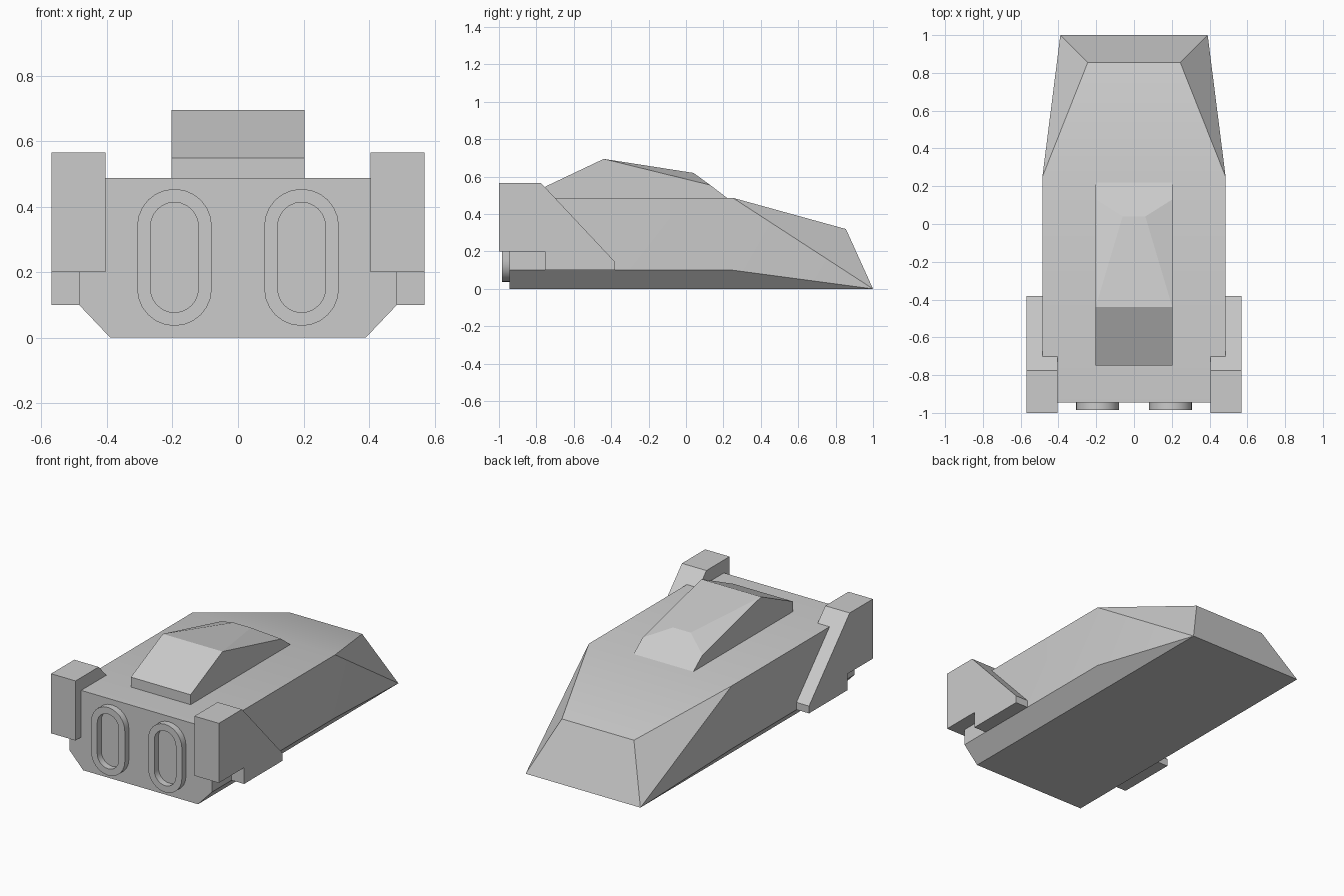
import bpy
import bmesh
from math import sin, cos, pi, radians

cube = bpy.data.objects.get("Cube")
if cube:
    bpy.data.objects.remove(cube, do_unlink=True)

grey = bpy.data.materials.new("plain_grey")
grey.use_nodes = True
COLOUR = (0.6, 0.6, 0.6, 1)
grey.diffuse_color = COLOUR
grey.node_tree.nodes["Principled BSDF"].inputs["Base Color"].default_value = COLOUR


def make(name, verts, faces, angle=30):
    mesh = bpy.data.meshes.new(name)
    bm = bmesh.new()
    vs = [bm.verts.new(v) for v in verts]
    for f in faces:
        bm.faces.new([vs[i] for i in f])
    bmesh.ops.recalc_face_normals(bm, faces=bm.faces)
    bm.to_mesh(mesh)
    bm.free()
    mesh.materials.append(grey)
    ob = bpy.data.objects.new(name, mesh)
    bpy.context.collection.objects.link(ob)
    bpy.ops.object.select_all(action='DESELECT')
    ob.select_set(True)
    bpy.context.view_layer.objects.active = ob
    bpy.ops.object.shade_smooth_by_angle(angle=radians(angle))
    return ob


def mirrored(half, side_faces, cross_faces):
    """Right half points are followed by their mirror images; cross faces span an edge path."""
    n = len(half)
    verts = half + [(-x, y, z) for x, y, z in half]
    faces = list(side_faces) + [[i + n for i in f] for f in side_faces]
    faces += [list(p) + [i + n for i in reversed(p)] for p in cross_faces]
    return verts, faces


# Hull: chamfered box tapering to a wedge nose
hull = [(0.39, -0.945, 0), (0.485, -0.945, 0.1), (0.485, -0.945, 0.487),
        (0.485, 0.25, 0.1), (0.485, 0.25, 0.487),
        (0.245, 0.855, 0.32), (0.39, 1, 0)]
make("hull", *mirrored(hull,
     [(0, 1, 3, 6), (1, 2, 4, 3), (3, 4, 6), (4, 5, 6)],
     [(0, 1, 2), (2, 4), (4, 5), (5, 6), (6, 0)]))

# Cabin: raised wedge with faceted front corners
cabin = [(0.203, -0.75, 0.47), (0.203, -0.75, 0.548), (0.203, -0.44, 0.695),
         (0.203, 0.13, 0.555), (0.203, 0.22, 0.486), (0.203, 0.22, 0.47),
         (0.06, 0.04, 0.62)]
make("cabin", *mirrored(cabin,
     [(0, 1, 2, 3, 4, 5), (2, 3, 6)],
     [(0, 1), (1, 2), (2, 6), (6, 3, 4), (4, 5), (5, 0)]), angle=15)

# Side pods: one profile extruded across each rear corner
pod = [(-1, 0.2), (-1, 0.566), (-0.775, 0.566), (-0.38, 0.145),
       (-0.38, 0.1), (-0.755, 0.1), (-0.755, 0.2)]
n = len(pod)
for name, s in (("left_pod", 1), ("right_pod", -1)):
    verts = [(s * x, y, z) for x in (0.404, 0.57) for y, z in pod]
    faces = [range(n), range(n, 2 * n)]
    faces += [(i, (i + 1) % n, (i + 1) % n + n, i + n) for i in range(n)]
    make(name, verts, faces)

# Exhausts: upright rounded slots standing off the flat end
STEPS = 12


def slot(cx, r, y):
    pts = []
    for k, cz in ((0, 0.34), (1, 0.15)):
        for i in range(STEPS + 1):
            a = pi * (k + i / STEPS)
            pts.append((cx + r * cos(a), y, cz + r * sin(a)))
    return pts


for name, cx in (("left_exhaust", 0.194), ("right_exhaust", -0.194)):
    loops = [slot(cx, r, y) for r, y in
             ((0.114, -0.94), (0.114, -0.985), (0.073, -0.985), (0.073, -0.94))]
    m = len(loops[0])
    faces = [(a * m + i, a * m + (i + 1) % m,
              (a + 1) % 4 * m + (i + 1) % m, (a + 1) % 4 * m + i)
             for a in range(4) for i in range(m)]
    make(name, sum(loops, []), faces)
